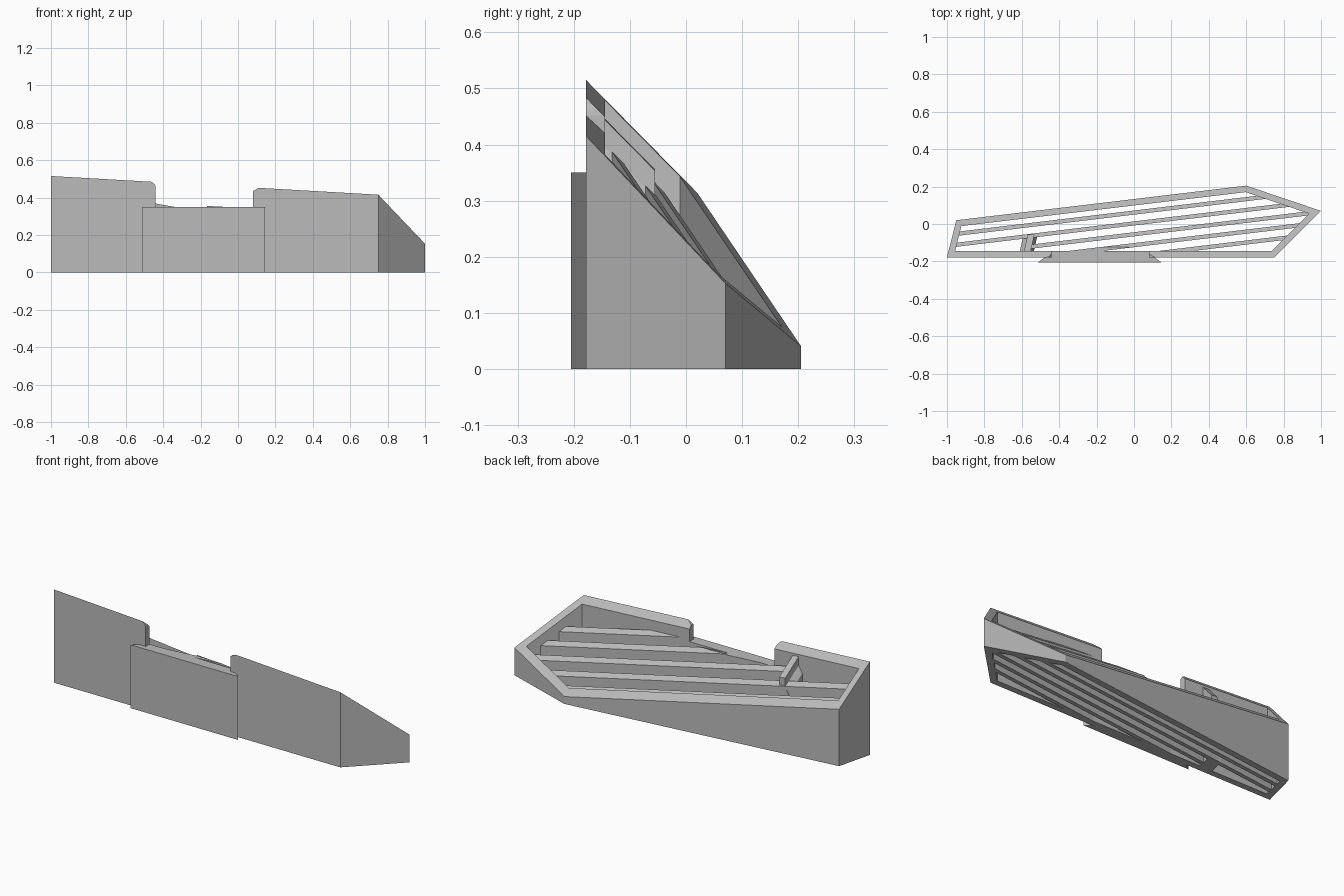
import bpy, bmesh, math
from mathutils import Vector

if "Cube" in bpy.data.objects:
    bpy.data.objects.remove(bpy.data.objects["Cube"], do_unlink=True)

grey = bpy.data.materials.new("light grey")
grey.use_nodes = True
COLOUR = (0.5, 0.5, 0.5, 1)
grey.diffuse_color = COLOUR
grey.node_tree.nodes["Principled BSDF"].inputs["Base Color"].default_value = COLOUR

WALL = 0.034        # wall thickness
SLOPE = 0.12        # slat direction, y per x
OUTER = [Vector(p) for p in ((-1, -0.178), (0.75, -0.178), (1, 0.07), (0.6, 0.205), (-0.95, 0.02))]


def plane(p, drop=0.0):
    """Height of the slanted rim plane at a plan position, lowered by drop."""
    return 0.28 - 0.057 * p[0] - p[1] - drop


def make(name, bm):
    bmesh.ops.recalc_face_normals(bm, faces=bm.faces)
    mesh = bpy.data.meshes.new(name)
    bm.to_mesh(mesh)
    bm.free()
    obj = bpy.data.objects.new(name, mesh)
    mesh.materials.append(grey)
    bpy.context.collection.objects.link(obj)
    return obj


def loft(name, rings, closed=False):
    """Skin rings of 3D points; cap both ends, or join the last ring to the first."""
    bm = bmesh.new()
    vs = [[bm.verts.new(p) for p in ring] for ring in rings]
    n = len(vs[0])
    pairs = list(zip(vs, vs[1:])) + ([(vs[-1], vs[0])] if closed else [])
    for a, b in pairs:
        for i in range(n):
            j = (i + 1) % n
            bm.faces.new((a[i], a[j], b[j], b[i]))
    if not closed:
        bm.faces.new(vs[0])
        bm.faces.new(vs[-1])
    return make(name, bm)


def ring(pts, height):
    return [(p[0], p[1], height(p) if callable(height) else height) for p in pts]


def inset(poly, t):
    """Inset a convex counter-clockwise polygon by t."""
    out = []
    for i, p in enumerate(poly):
        d1 = (p - poly[i - 1]).normalized()
        d2 = (poly[(i + 1) % len(poly)] - p).normalized()
        n1, n2 = Vector((-d1.y, d1.x)), Vector((-d2.y, d2.x))
        out.append(p + (n1 + n2) * t / (1 + n1.dot(n2)))
    return out


def clip(poly, a, b):
    """Keep the part of a polygon left of the line a-b."""
    d = b - a
    side = lambda p: d.x * (p.y - a.y) - d.y * (p.x - a.x)
    out = []
    for i, q in enumerate(poly):
        p = poly[i - 1]
        sp, sq = side(p), side(q)
        if (sp >= 0) != (sq >= 0):
            out.append(p.lerp(q, sp / (sp - sq)))
        if sq >= 0:
            out.append(q)
    return out


# Outer frame: five walls with a slanted rim
INNER = inset(OUTER, WALL)
frame = loft("frame_wall", [ring(OUTER, 0), ring(OUTER, plane), ring(INNER, plane), ring(INNER, 0)], closed=True)

# Notch cutter for the front wall, with a rounded left corner and chamfered right corner
arc = [(-0.475 + 0.035 * math.cos(a), 0.452 + 0.034 * math.sin(a))
       for a in (math.pi / 2 * k / 5 for k in range(6))]
profile = [(0.08, 0.35), (-0.44, 0.35)] + arc + [(-0.475, 0.7), (0.112, 0.7), (0.112, 0.452), (0.08, 0.435)]
cutter = loft("notch_cutter", [[(x, y, z) for x, z in profile] for y in (-0.3, -0.122)])
cutter.hide_render = True

# Parallel slats, clipped to the inside of the frame
slats = []
for i in range(5):
    y0 = 0.061 - 0.058 * i
    poly = [Vector((x, y0 + SLOPE * x + dy)) for x, dy in
            ((-1.2, -0.011), (1.2, -0.011), (1.2, 0.011), (-1.2, 0.011))]
    for k in range(5):
        poly = clip(poly, INNER[k], INNER[(k + 1) % 5])
    if i == 2:      # this slat stops at the crossbar
        poly = clip(poly, Vector((-0.55, 1)), Vector((-0.55, -1)))
    slats.append(loft(f"slat_{i + 1}", [ring(poly, 0), ring(poly, lambda p: plane(p, 0.056))]))

# Cut the notch
for obj in [frame] + slats[2:4]:
    mod = obj.modifiers.new("notch", "BOOLEAN")
    mod.operation = "DIFFERENCE"
    mod.solver = "EXACT"
    mod.object = cutter
    bpy.context.view_layer.objects.active = obj
    bpy.ops.object.modifier_apply(modifier=mod.name)
bpy.data.objects.remove(cutter, do_unlink=True)


# Crossbar with a flared foot, between the front wall and the second slat
def bar(x0, x1):
    return [(x0, -0.144), (x1, -0.144), (x1 + 0.02, -0.055), (x0 + 0.02, -0.055)]


wide, narrow = bar(-0.61, -0.535), bar(-0.588, -0.552)
loft("crossbar", [ring(wide, 0), ring(wide, lambda p: plane(p, 0.10)),
                  ring(narrow, lambda p: plane(p, 0.06)), ring(narrow, lambda p: plane(p, 0.012))])

# Front pad with bevelled ends
pad = [(-0.513, -0.205), (0.145, -0.205), (0.109, -0.178), (-0.477, -0.178)]
loft("front_pad", [ring(pad, 0), ring(pad, 0.35)])
